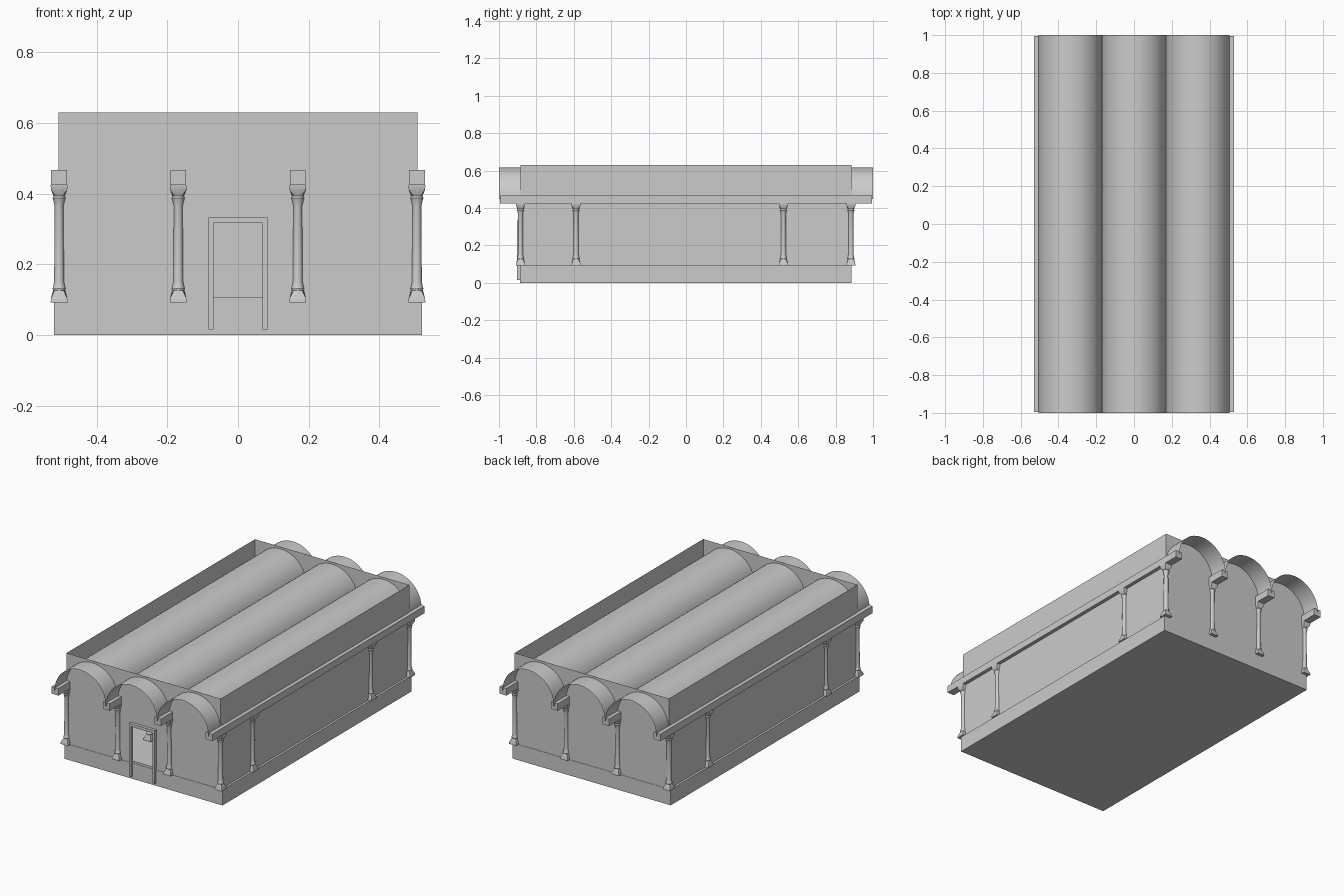
import bpy, bmesh, math

cube = bpy.data.objects.get("Cube")
if cube:
    bpy.data.objects.remove(cube)

stone = bpy.data.materials.new("grey_stone")
GREY = (0.6, 0.6, 0.6, 1)
stone.diffuse_color = GREY
stone.use_nodes = True
stone.node_tree.nodes["Principled BSDF"].inputs["Base Color"].default_value = GREY

COLUMN_X = (-0.506, -0.169, 0.169, 0.506)
COLUMN_Y = (-0.885, -0.588, 0.521, 0.882)
WALL_X, FRONT, BACK = 0.507, -0.886, 0.884
BASE_TOP, WALL_TOP = 0.093, 0.63
BEAM_LOW, BEAM_TOP = 0.425, 0.467


def finish(bm, name, smooth=False):
    mesh = bpy.data.meshes.new(name)
    bm.to_mesh(mesh)
    bm.free()
    mesh.materials.append(stone)
    obj = bpy.data.objects.new(name, mesh)
    bpy.context.collection.objects.link(obj)
    if smooth:
        bpy.ops.object.select_all(action="DESELECT")
        obj.select_set(True)
        bpy.context.view_layer.objects.active = obj
        bpy.ops.object.shade_smooth_by_angle(angle=math.radians(30))
    return obj


def box(name, x0, x1, y0, y1, z0, z1):
    bm = bmesh.new()
    bmesh.ops.create_cube(bm, size=1)
    for v in bm.verts:
        v.co.x = x1 if v.co.x > 0 else x0
        v.co.y = y1 if v.co.y > 0 else y0
        v.co.z = z1 if v.co.z > 0 else z0
    return finish(bm, name)


# Plinth
box("plinth", -0.52, 0.52, FRONT - 0.002, BACK + 0.002, 0, BASE_TOP)

# Thin side and back walls, rising into a parapet
bm = bmesh.new()
corners = [(WALL_X, FRONT), (WALL_X, BACK), (-WALL_X, BACK), (-WALL_X, FRONT)]
low = [bm.verts.new((x, y, BASE_TOP)) for x, y in corners]
high = [bm.verts.new((x, y, WALL_TOP)) for x, y in corners]
for i in range(3):
    bm.faces.new((low[i], low[i + 1], high[i + 1], high[i]))
finish(bm, "side_and_back_walls")

# Front wall with an open doorway
bm = bmesh.new()
xs = (-WALL_X, -0.07, 0.07, WALL_X)
zs = (BASE_TOP, 0.107, 0.317, WALL_TOP)
grid = [[bm.verts.new((x, FRONT, z)) for x in xs] for z in zs]
for r in range(3):
    for c in range(3):
        if (r, c) != (1, 1):
            bm.faces.new((grid[r][c], grid[r][c + 1], grid[r + 1][c + 1], grid[r + 1][c]))
finish(bm, "front_wall")

# Door frame
for side, name in ((-1, "right_door_jamb"), (1, "left_door_jamb")):
    a, b = sorted((side * 0.07, side * 0.084))
    box(name, a, b, -0.904, FRONT, 0.016, 0.317)
box("door_lintel", -0.084, 0.084, -0.904, FRONT, 0.317, 0.333)

# Long beams carrying the vaults
for x in COLUMN_X:
    box("roof_beam", x - 0.0225, x + 0.0225, -0.995, 0.995, BEAM_LOW, BEAM_TOP)

# Barrel vaults, open shells running past both end walls
RADIUS, SPRING, STEPS = 0.1685, 0.449, 32
for cx in (-0.3375, 0, 0.3375):
    bm = bmesh.new()
    rows = []
    for i in range(STEPS + 1):
        a = math.pi * i / STEPS
        x, z = cx + RADIUS * math.cos(a), SPRING + RADIUS * math.sin(a)
        rows.append([bm.verts.new((x, y, z)) for y in (-1, 1)])
    for p, q in zip(rows, rows[1:]):
        bm.faces.new((p[0], p[1], q[1], q[0]))
    finish(bm, "barrel_vault", smooth=True)

# Columns: square foot and cap, round shaft (half width, height, square)
PROFILE = (
    (0.024, 0.093, True), (0.023, 0.104, True), (0.017, 0.127, False),
    (0.0185, 0.132, False), (0.0165, 0.138, False), (0.014, 0.152, False),
    (0.0125, 0.365, False), (0.0165, 0.382, False), (0.0185, 0.388, False),
    (0.016, 0.394, False), (0.023, 0.412, True), (0.024, 0.425, True),
)
SIDES = 16


def column(cx, cy):
    bm = bmesh.new()
    rings = []
    for half, z, square in PROFILE:
        ring = []
        for i in range(SIDES):
            a = math.tau * i / SIDES
            c, s = math.cos(a), math.sin(a)
            k = half / max(abs(c), abs(s)) if square else half
            ring.append(bm.verts.new((cx + k * c, cy + k * s, z)))
        rings.append(ring)
    for p, q in zip(rings, rings[1:]):
        for i in range(SIDES):
            j = (i + 1) % SIDES
            bm.faces.new((p[i], p[j], q[j], q[i]))
    bm.faces.new(rings[0][::-1])
    bm.faces.new(rings[-1])
    finish(bm, "column", smooth=True)


for x in COLUMN_X:
    for y in COLUMN_Y:
        column(x, y)
